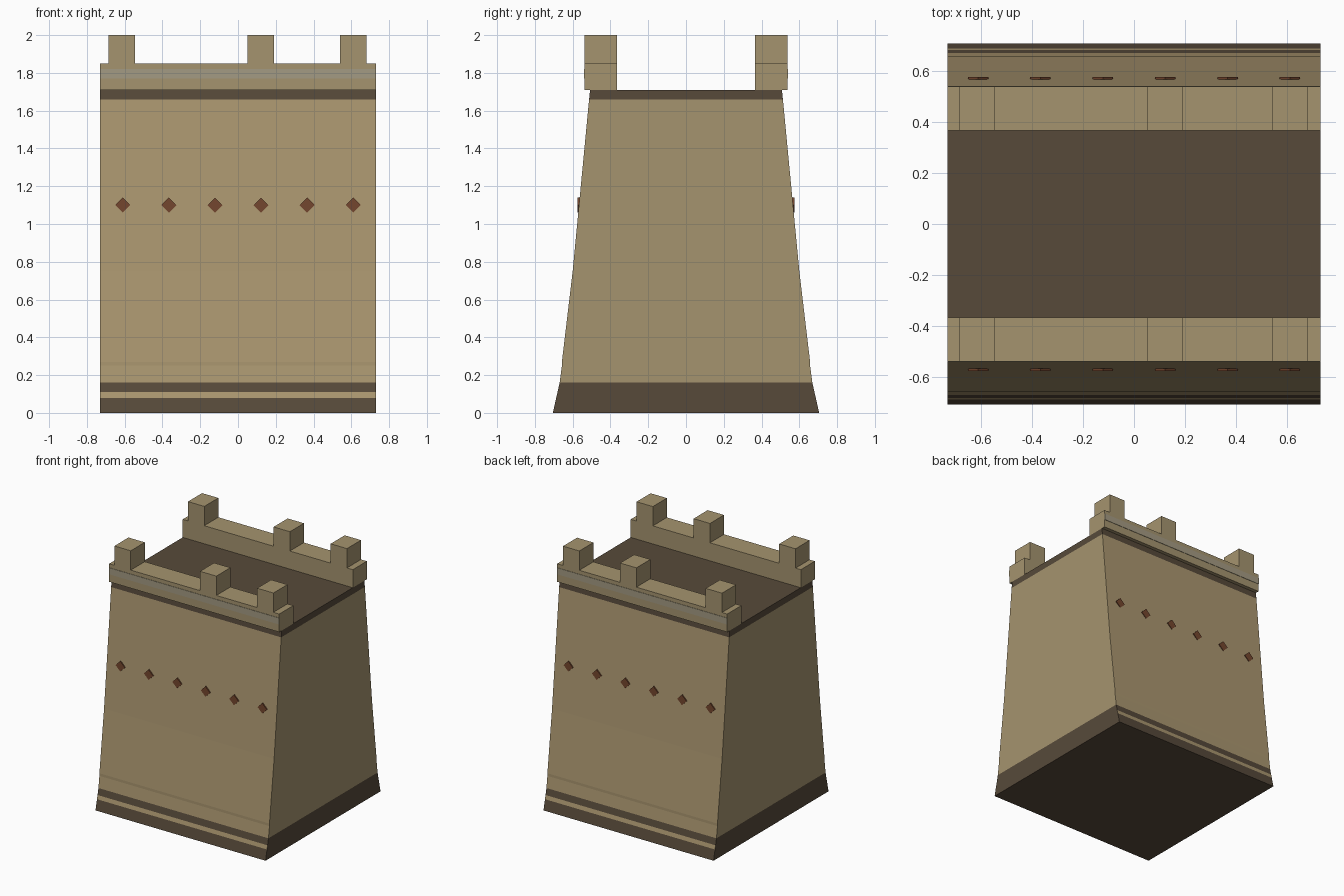
import bpy, bmesh

if "Cube" in bpy.data.objects:
    bpy.data.objects.remove(bpy.data.objects["Cube"])


def mat(name, r, g, b):
    m = bpy.data.materials.new(name)
    lin = [((c / 255 + 0.055) / 1.055) ** 2.4 for c in (r, g, b)]
    m.diffuse_color = (*lin, 1)
    m.use_nodes = True
    m.node_tree.nodes["Principled BSDF"].inputs["Base Color"].default_value = m.diffuse_color
    return m


FACE = mat("warm sandstone", 171, 151, 112)
STONE = mat("sandstone", 165, 148, 111)
DARK = mat("dark brown stone", 87, 74, 58)
GREY = mat("pale grey trim", 164, 155, 131)
RUST = mat("rust diamond", 116, 70, 46)
HX = 0.73


def finish(name, bm, mats):
    bmesh.ops.recalc_face_normals(bm, faces=bm.faces[:])
    me = bpy.data.meshes.new(name)
    bm.to_mesh(me)
    bm.free()
    for m in mats:
        me.materials.append(m)
    ob = bpy.data.objects.new(name, me)
    bpy.context.collection.objects.link(ob)
    return ob


def box(name, x0, x1, y0, y1, z0, z1, m):
    bm = bmesh.new()
    bmesh.ops.create_cube(bm, size=1)
    for v in bm.verts:
        v.co = ((x0 + x1) / 2 + v.co.x * (x1 - x0),
                (y0 + y1) / 2 + v.co.y * (y1 - y0),
                (z0 + z1) / 2 + v.co.z * (z1 - z0))
    return finish(name, bm, [m])


# Battered wall body: stacked rings (half depth, height), coloured by height
profile = [(0.705, 0), (0.687, 0.08), (0.680, 0.11), (0.669, 0.16),
           (0.657, 0.25), (0.657, 0.27), (0.60, 0.75), (0.513, 1.66),
           (0.508, 1.71)]
bm = bmesh.new()
rings = [[bm.verts.new(p) for p in ((-HX, -d, z), (HX, -d, z), (HX, d, z), (-HX, d, z))]
         for d, z in profile]
bm.faces.new(rings[0]).material_index = 2
bm.faces.new(rings[-1]).material_index = 2
for a, b in zip(rings, rings[1:]):
    for i in range(4):
        j = (i + 1) % 4
        f = bm.faces.new((a[i], a[j], b[j], b[i]))
        z = (a[0].co.z + b[0].co.z) / 2
        front = i % 2 == 0
        if z > 1.66 or (z < 0.16 and not (front and 0.08 < z < 0.11)):
            f.material_index = 2
        else:
            f.material_index = 0 if front else 1
finish("wall_body", bm, [FACE, STONE, DARK])

for s, side in ((-1, "front"), (1, "back")):
    def span(a, b):
        return sorted((s * a, s * b))

    # Parapet with painted trim strip
    box(side + "_parapet", -HX, HX, *span(0.365, 0.537), 1.71, 1.85, STONE)
    box(side + "_trim", -HX, HX, *span(0.535, 0.540), 1.77, 1.82, GREY)

    # Merlons
    for k, x in enumerate((-0.615, 0.12, 0.61)):
        box(f"{side}_merlon_{k}", x - 0.07, x + 0.07, *span(0.365, 0.537), 1.85, 2.0, STONE)

    # Diamond ornaments
    for k in range(6):
        x = -0.61 + k * 0.244
        bm = bmesh.new()
        loops = [[bm.verts.new((x + dx, s * y, 1.1 + dz))
                  for dx, dz in ((-0.04, 0), (0, -0.04), (0.04, 0), (0, 0.04))]
                 for y in (0.565, 0.574)]
        for l in loops:
            bm.faces.new(l)
        for i in range(4):
            j = (i + 1) % 4
            bm.faces.new((loops[0][i], loops[0][j], loops[1][j], loops[1][i]))
        finish(f"{side}_diamond_{k}", bm, [RUST])
